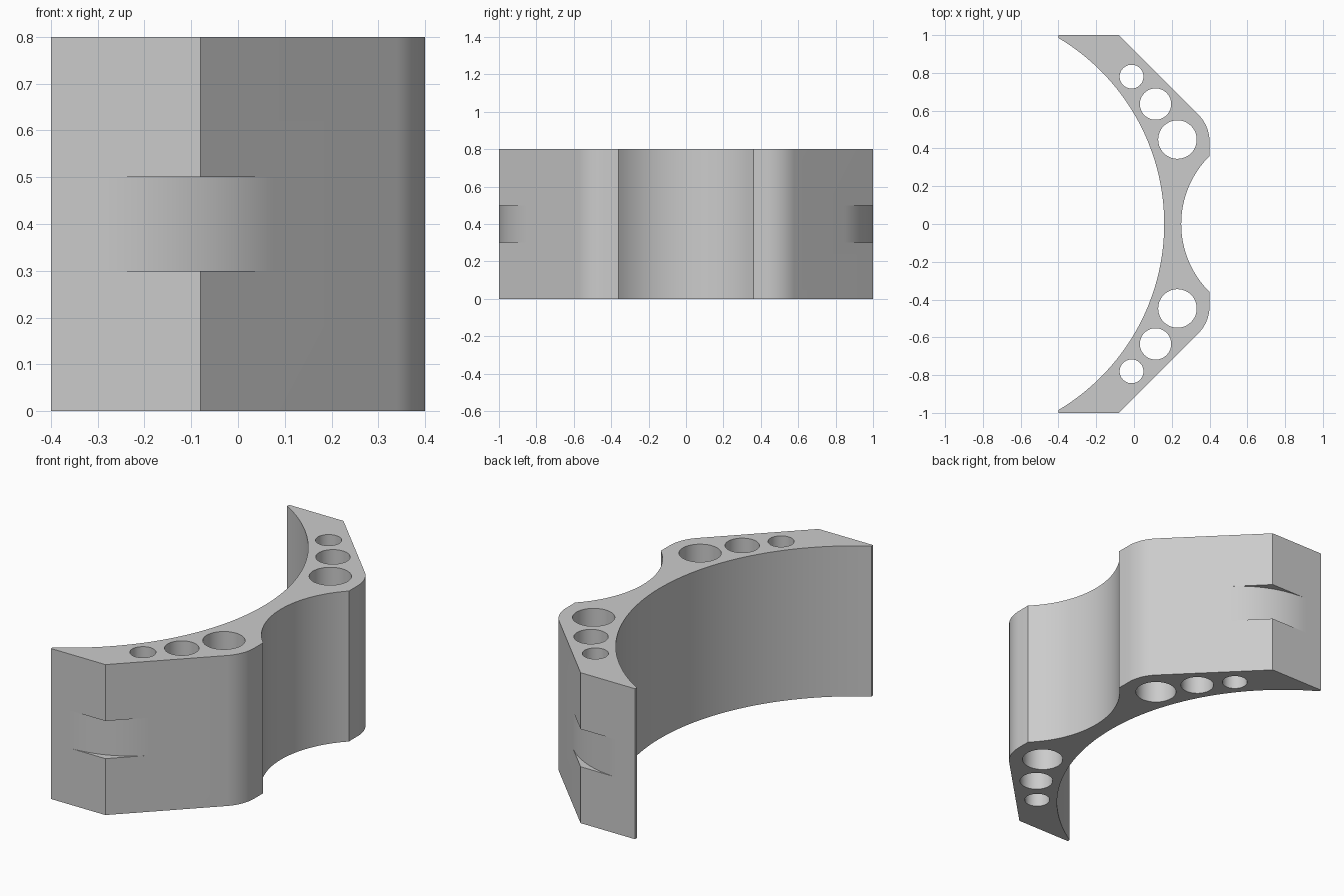
import bpy, bmesh, math
from mathutils import Vector

cube = bpy.data.objects.get("Cube")
if cube:
    bpy.data.objects.remove(cube, do_unlink=True)

HEIGHT = 0.8
grey = bpy.data.materials.new("plain_grey")
grey.use_nodes = True
colour = (0.6, 0.6, 0.6, 1)
grey.diffuse_color = colour
grey.node_tree.nodes["Principled BSDF"].inputs["Base Color"].default_value = colour


def arc(cx, cy, r, start, end, n):
    """Points on a circle between two angles in degrees, ends included."""
    angles = [math.radians(start + (end - start) * i / n) for i in range(n + 1)]
    return [(cx + r * math.cos(a), cy + r * math.sin(a)) for a in angles]


def mirrored(points):
    return [(x, -y) for x, y in reversed(points)]


def prism(name, outline, z0, z1):
    bm = bmesh.new()
    base = bm.faces.new([bm.verts.new((x, y, z0)) for x, y in outline])
    top = bmesh.ops.extrude_face_region(bm, geom=[base])["geom"]
    moved = [v for v in top if isinstance(v, bmesh.types.BMVert)]
    bmesh.ops.translate(bm, vec=Vector((0, 0, z1 - z0)), verts=moved)
    bmesh.ops.recalc_face_normals(bm, faces=bm.faces)
    mesh = bpy.data.meshes.new(name)
    bm.to_mesh(mesh)
    bm.free()
    mesh.materials.append(grey)
    obj = bpy.data.objects.new(name, mesh)
    bpy.context.collection.objects.link(obj)
    return obj


# Bracket outline: inner bow, flat end, slanted side, rounded shoulder, waist
inner_r, waist_r = 1.146, 0.507
inner_a = math.degrees(math.asin(0.985 / inner_r))
waist_a = math.degrees(math.asin(0.36 / waist_r))
inner = arc(0.16 - inner_r, 0, inner_r, -inner_a, inner_a, 64)
shoulder = arc(0.195, 0.435, 0.205, 45, 0, 12)
waist = arc(0.25 + waist_r, 0, waist_r, 180 - waist_a, 180 + waist_a, 32)
side = [(-0.4, 1), (-0.08, 1)] + shoulder
outline = inner + side + waist + mirrored(side)
body = prism("curved_bracket", outline, 0, HEIGHT)

# Three round through holes per arm
cutters = []
for x, y, r in ((-0.013, 0.78, 0.063), (0.114, 0.635, 0.083), (0.23, 0.447, 0.102)):
    ring = arc(x, y, r, 0, 360, 48)[:-1]
    for points in (ring, mirrored(ring)):
        cutters.append(prism("hole_cutter", points, -0.1, HEIGHT + 0.1))

# Strap groove rounding the corner of each arm
reach = 0.215
groove_r = reach / math.tan(math.radians(22.5))
groove = arc(-0.08 - reach, 1 - groove_r, groove_r, 91, 44, 24) + [(0.3, 1.1), (-0.28, 1.1)]
for points in (groove, mirrored(groove)):
    cutters.append(prism("groove_cutter", points, 0.3, 0.5))

for cutter in cutters:
    cutter.hide_render = True
    cut = body.modifiers.new("cut", "BOOLEAN")
    cut.operation = "DIFFERENCE"
    cut.solver = "EXACT"
    cut.object = cutter

# Apply the cuts, remove the cutters and smooth the curved walls
bpy.ops.object.select_all(action="DESELECT")
body.select_set(True)
bpy.context.view_layer.objects.active = body
for cut in list(body.modifiers):
    bpy.ops.object.modifier_apply(modifier=cut.name)
for cutter in cutters:
    bpy.data.objects.remove(cutter, do_unlink=True)
bpy.ops.object.shade_smooth_by_angle(angle=math.radians(30))
